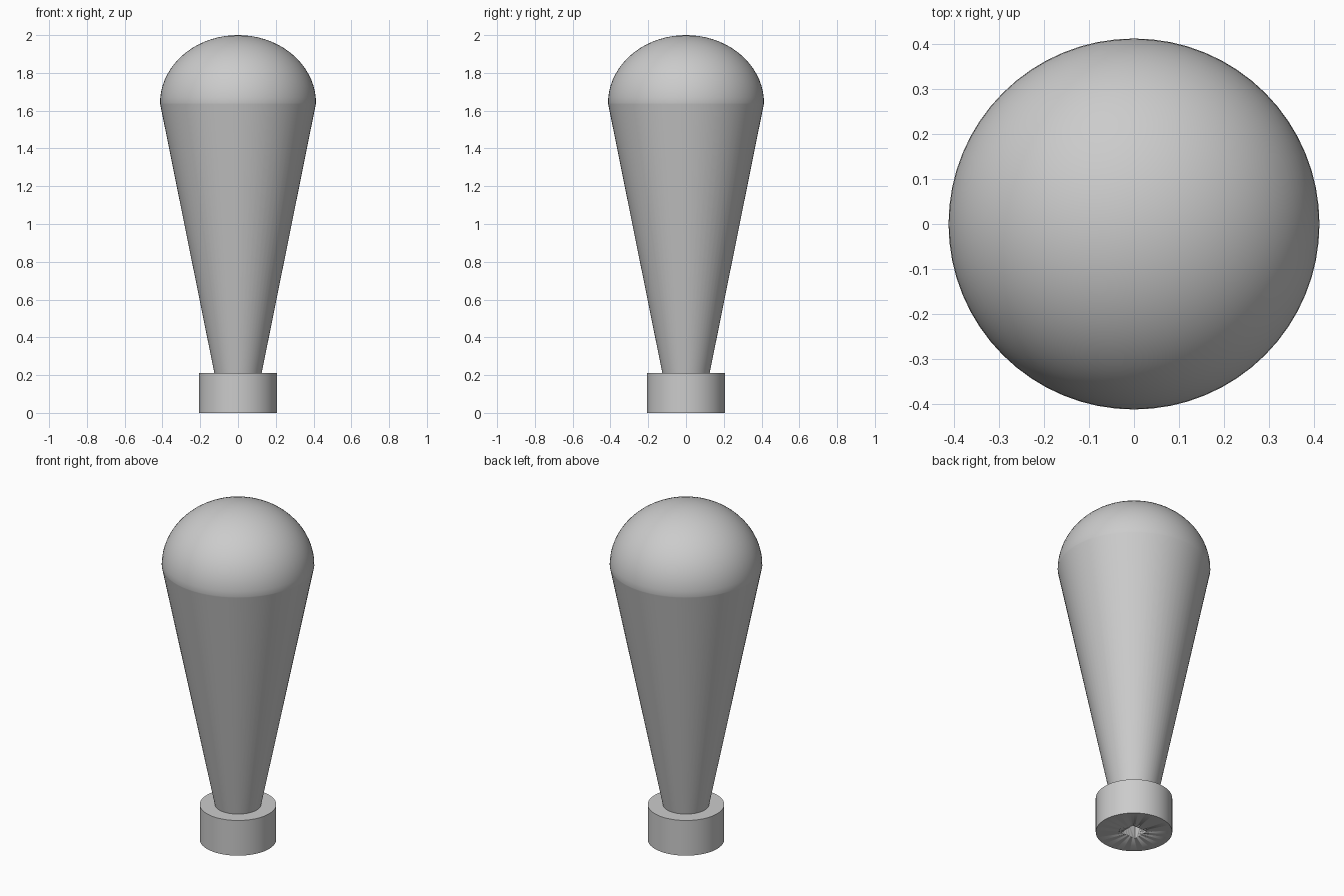
import bpy, bmesh, math

cube = bpy.data.objects.get("Cube")
if cube:
    bpy.data.objects.remove(cube, do_unlink=True)

SIDES = 64

grey = bpy.data.materials.new("plain grey")
grey.use_nodes = True
colour = (0.6, 0.6, 0.6, 1)
grey.diffuse_color = colour
grey.node_tree.nodes["Principled BSDF"].inputs["Base Color"].default_value = colour


def finish(bm, name):
    """Turn a bmesh into a named, smooth-shaded grey object."""
    bmesh.ops.remove_doubles(bm, verts=bm.verts, dist=1e-5)
    bmesh.ops.recalc_face_normals(bm, faces=bm.faces)
    mesh = bpy.data.meshes.new(name)
    bm.to_mesh(mesh)
    bm.free()
    obj = bpy.data.objects.new(name, mesh)
    bpy.context.collection.objects.link(obj)
    mesh.materials.append(grey)
    bpy.ops.object.select_all(action="DESELECT")
    obj.select_set(True)
    bpy.context.view_layer.objects.active = obj
    bpy.ops.object.shade_smooth_by_angle(angle=math.radians(30))
    return obj


def lathe(name, profile):
    """Spin a (radius, height) profile round the z axis."""
    bm = bmesh.new()
    verts = [bm.verts.new((r, 0, z)) for r, z in profile]
    edges = [bm.edges.new(pair) for pair in zip(verts, verts[1:])]
    bmesh.ops.spin(bm, geom=verts + edges, cent=(0, 0, 0), axis=(0, 0, 1),
                   angle=math.tau, steps=SIDES, use_merge=True)
    return finish(bm, name)


# Tapered grip, open at both hidden ends
lathe("tapered_grip", [(0.125, 0.21), (0.412, 1.635)])

# Flattened dome closing the top of the grip
RADIUS, CENTRE, HEIGHT = 0.413, 1.64, 0.36
angles = [math.radians(a) for a in range(0, 91, 5)]
dome = [(RADIUS * math.cos(a), CENTRE + HEIGHT * math.sin(a)) for a in angles]
lathe("domed_cap", [(0.412, 1.635)] + dome[:-1] + [(0, CENTRE + HEIGHT)])

# Round collar at the foot
collar = lathe("collar", [(0, 0), (0.207, 0), (0.207, 0.21), (0, 0.21)])

# Square socket cut up through the collar
bm = bmesh.new()
bmesh.ops.create_cube(bm, size=1)
bmesh.ops.scale(bm, vec=(0.1, 0.1, 0.4), verts=bm.verts)
cutter = finish(bm, "socket_cutter")
cutter.hide_render = True
cutter.hide_set(True)
cut = collar.modifiers.new("square socket", "BOOLEAN")
cut.operation = "DIFFERENCE"
cut.solver = "EXACT"
cut.object = cutter
